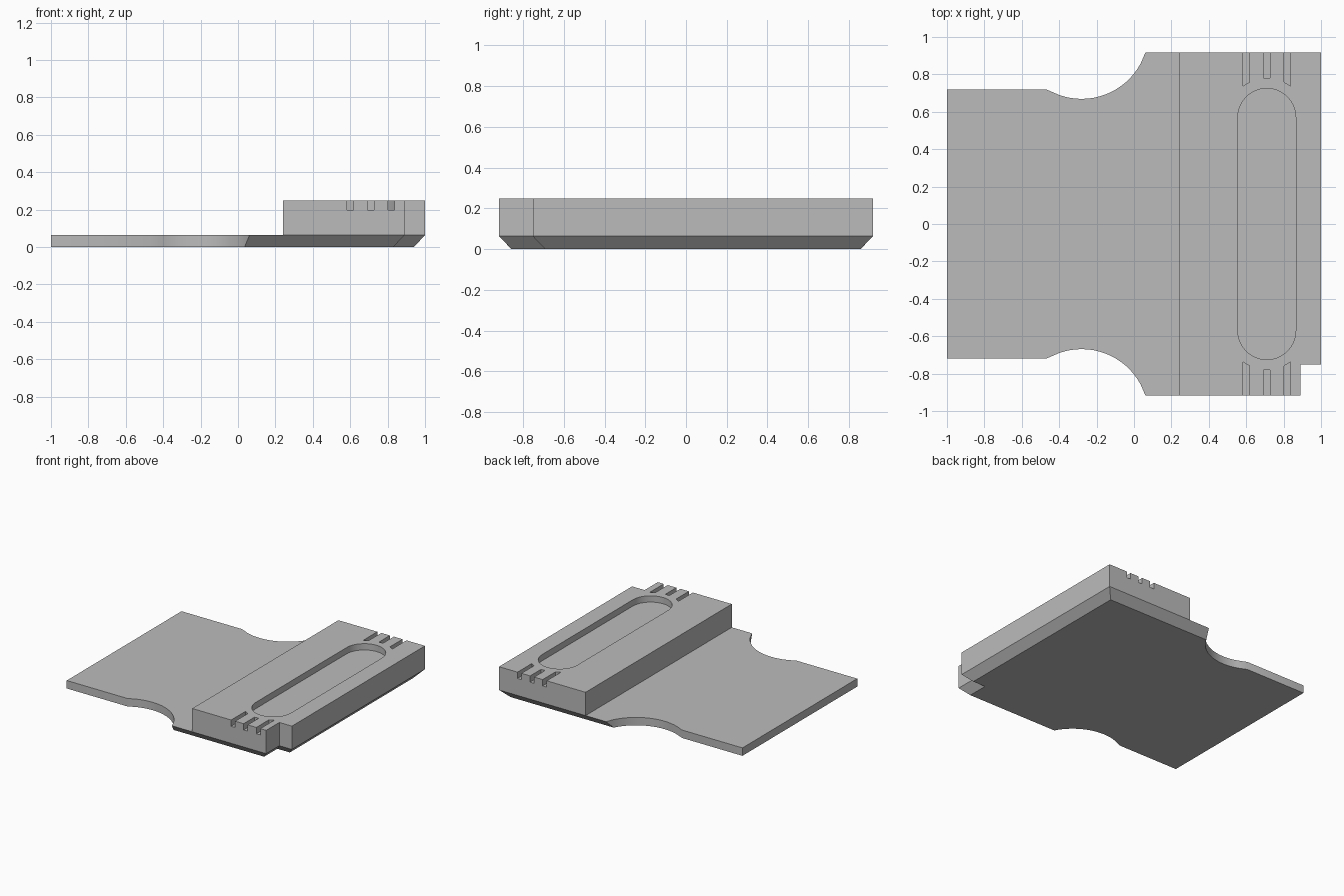
import bpy
import bmesh
from math import sin, cos, sqrt, radians

cube = bpy.data.objects.get("Cube")
if cube:
    bpy.data.objects.remove(cube, do_unlink=True)

grey = bpy.data.materials.new("plain grey")
grey.use_nodes = True
grey.diffuse_color = (0.5, 0.5, 0.5, 1)
grey.node_tree.nodes["Principled BSDF"].inputs["Base Color"].default_value = grey.diffuse_color

PLATE_TOP, BLOCK_TOP, FLOOR = 0.063, 0.248, 0.198
WIDE, NARROW, STEP_X, STEP_Y = 0.917, 0.72, 0.89, -0.752
CHAMFER = 0.06
SLOT_X, SLOT_R, SLOT_Y = 0.71, 0.155, 0.57


def loft(bm, bottom, top, z0, z1):
    """Solid between two matching outlines; points that coincide are shared."""
    cache = {}

    def ring(points, z):
        verts = []
        for x, y in points:
            key = (round(x, 4), round(y, 4), z)
            if key not in cache:
                cache[key] = bm.verts.new(key)
            verts.append(cache[key])
        return verts

    lo, hi = ring(bottom, z0), ring(top, z1)
    bm.faces.new(dict.fromkeys(lo))
    bm.faces.new(dict.fromkeys(hi))
    for i in range(len(lo)):
        j = (i + 1) % len(lo)
        bm.faces.new(dict.fromkeys((lo[i], lo[j], hi[j], hi[i])))


def finish(bm, name):
    bmesh.ops.recalc_face_normals(bm, faces=bm.faces[:])
    mesh = bpy.data.meshes.new(name)
    bm.to_mesh(mesh)
    bm.free()
    mesh.materials.append(grey)
    obj = bpy.data.objects.new(name, mesh)
    bpy.context.collection.objects.link(obj)
    return obj


def select(obj):
    bpy.ops.object.select_all(action="DESELECT")
    obj.select_set(True)
    bpy.context.view_layer.objects.active = obj


def mirrored(points):
    return [(x, -y) for x, y in reversed(points)]


# Base plate: scooped sides, with the wide end chamfered underneath
arc_x, arc_y, arc_r = -0.28, 1.027, 0.358
scoop = []
for i in range(17):
    a = radians(-28.3 - 81.3 * i / 16)
    scoop.append((arc_x + arc_r * cos(a), arc_y + arc_r * sin(a)))
scoop += [(-0.47, NARROW), (-1, NARROW)]
side_top = [(0.061, WIDE)] + scoop
side_bottom = [scoop[0]] + scoop
corner = [(STEP_X, -WIDE), (STEP_X, STEP_Y), (1, STEP_Y)]
plate_top = [(1, WIDE)] + side_top + mirrored(side_top) + corner
plate_bottom = ([(1 - CHAMFER, WIDE - CHAMFER)] + side_bottom + mirrored(side_bottom)
                + [(x - CHAMFER, y + CHAMFER) for x, y in corner])
bm = bmesh.new()
loft(bm, plate_bottom, plate_top, 0, PLATE_TOP)
plate = finish(bm, "base_plate")

# Raised block with one stepped corner
block_outline = [(1, WIDE), (0.24, WIDE), (0.24, -WIDE)] + corner
bm = bmesh.new()
loft(bm, block_outline, block_outline, PLATE_TOP, BLOCK_TOP)
block = finish(bm, "raised_block")

# Cutter: long rounded pocket and three grip grooves at each end
bm = bmesh.new()
half = [(SLOT_X + SLOT_R * cos(radians(a)), SLOT_Y + SLOT_R * sin(radians(a)))
        for a in range(0, 181, 9)]
pocket = half + mirrored(half)
loft(bm, pocket, pocket, FLOOR, BLOCK_TOP + 0.1)
for x0 in (0.582, 0.692, 0.803):
    xs = [x0 + 0.035 * t for t in (0, 0.5, 1)]
    inner = [(x, SLOT_Y + sqrt(0.21 ** 2 - (x - SLOT_X) ** 2)) for x in xs]
    groove = inner + [(xs[2], 1), (xs[0], 1)]
    for outline in (groove, mirrored(groove)):
        loft(bm, outline, outline, FLOOR, BLOCK_TOP + 0.1)
cutter = finish(bm, "pocket_cutter")
cutter.hide_render = True

cut = block.modifiers.new("pocket and grooves", "BOOLEAN")
cut.operation = "DIFFERENCE"
cut.solver = "EXACT"
cut.object = cutter
select(block)
bpy.ops.object.modifier_apply(modifier=cut.name)
bpy.data.objects.remove(cutter, do_unlink=True)

# Smooth the curved walls, keep the edges crisp
for obj in (plate, block):
    select(obj)
    bpy.ops.object.shade_smooth_by_angle(angle=radians(25))
